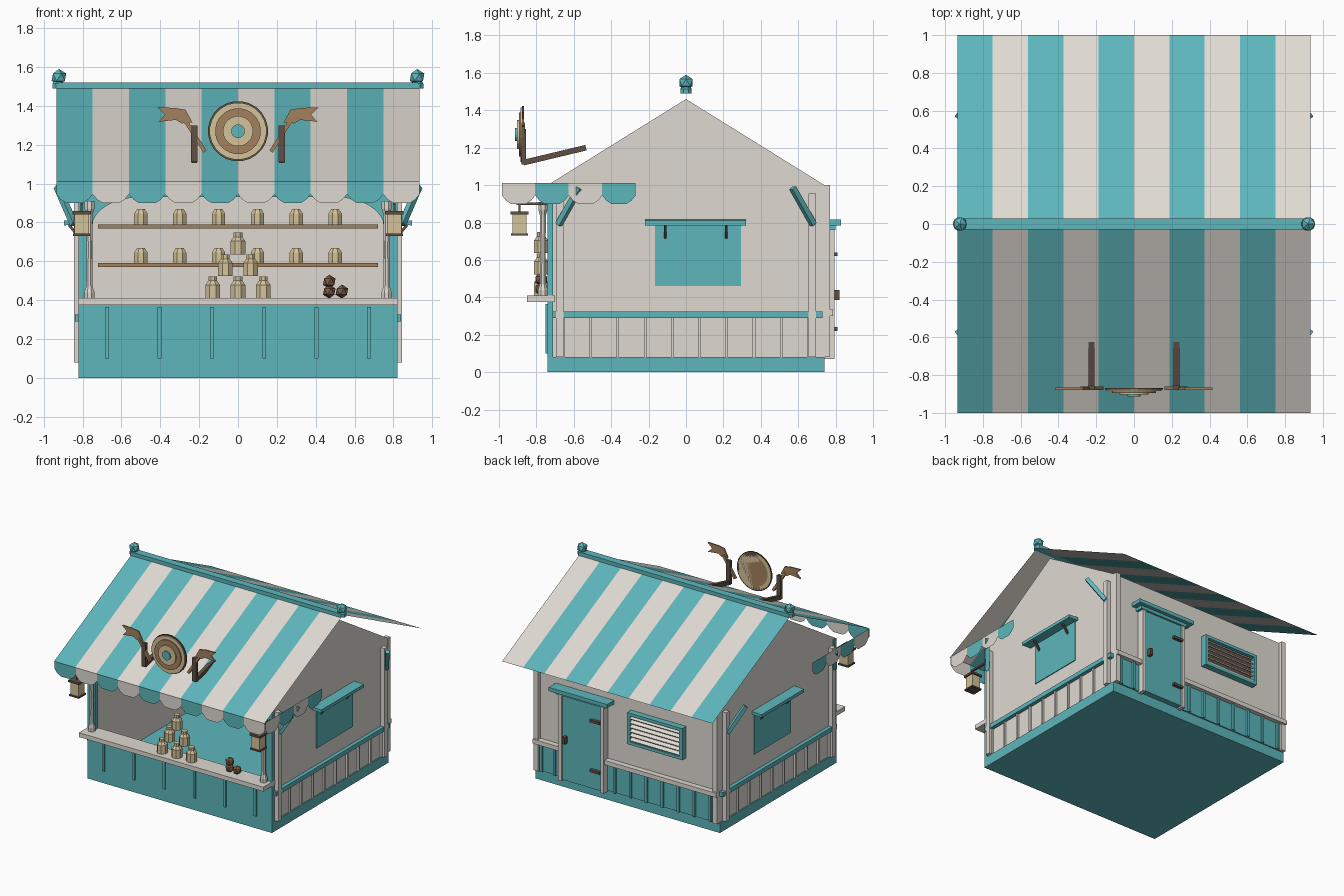
import bpy, bmesh, math
from mathutils import Vector, Matrix

if "Cube" in bpy.data.objects:
    bpy.data.objects.remove(bpy.data.objects["Cube"], do_unlink=True)


def material(name, rgb):
    m = bpy.data.materials.new(name)
    m.use_nodes = True
    m.diffuse_color = (*rgb, 1)
    m.node_tree.nodes["Principled BSDF"].inputs["Base Color"].default_value = (*rgb, 1)
    return m


TEAL = material("teal paint", (0.11, 0.47, 0.50))
CREAM = material("cream paint", (0.74, 0.70, 0.64))
TAN = material("pale tan", (0.66, 0.54, 0.32))
BROWN = material("warm wood", (0.37, 0.22, 0.11))
DARK = material("dark wood", (0.12, 0.08, 0.06))
NUT = material("nut brown", (0.20, 0.10, 0.06))


def finish(name, bm, *mats):
    me = bpy.data.meshes.new(name)
    bm.to_mesh(me)
    bm.free()
    for m in mats:
        me.materials.append(m)
    ob = bpy.data.objects.new(name, me)
    bpy.context.scene.collection.objects.link(ob)
    return ob


def box(name, mat, x0, x1, y0, y1, z0, z1):
    bm = bmesh.new()
    size = Matrix.Diagonal((abs(x1 - x0), abs(y1 - y0), abs(z1 - z0), 1))
    mid = Matrix.Translation(((x0 + x1) / 2, (y0 + y1) / 2, (z0 + z1) / 2))
    bmesh.ops.create_cube(bm, size=1, matrix=mid @ size)
    return finish(name, bm, mat)


def prism(name, mat, pts, axis, a, b):
    """Outline extruded from a to b: along y it is (x, z), along x it is (y, z)."""
    bm = bmesh.new()
    place = (lambda p, d: (p[0], d, p[1])) if axis == "y" else (lambda p, d: (d, p[0], p[1]))
    face = bm.faces.new([bm.verts.new(place(p, a)) for p in pts])
    ext = bmesh.ops.extrude_face_region(bm, geom=[face])
    step = (0, b - a, 0) if axis == "y" else (b - a, 0, 0)
    bmesh.ops.translate(bm, vec=step, verts=[v for v in ext["geom"] if isinstance(v, bmesh.types.BMVert)])
    bmesh.ops.recalc_face_normals(bm, faces=bm.faces)
    return finish(name, bm, mat)


def lathe(name, mat, at, profile, sides=8, axis="z"):
    """Capped stack of rings given as (radius, height)."""
    bm = bmesh.new()
    rings = []
    for r, h in profile:
        ring = []
        for i in range(sides):
            t = math.tau * (i + 0.5) / sides
            p = Vector((r * math.cos(t), r * math.sin(t), h))
            if axis == "y":
                p = Vector((p.x, -p.z, p.y))
            ring.append(bm.verts.new(p + Vector(at)))
        rings.append(ring)
    for lo, hi in zip(rings, rings[1:]):
        for i in range(sides):
            j = (i + 1) % sides
            bm.faces.new((lo[i], lo[j], hi[j], hi[i]))
    bm.faces.new(rings[0])
    bm.faces.new(rings[-1])
    bmesh.ops.recalc_face_normals(bm, faces=bm.faces)
    return finish(name, bm, mat)


def beam(name, mat, p, q, w, d):
    p, q = Vector(p), Vector(q)
    bm = bmesh.new()
    rot = (q - p).to_track_quat("Z", "Y").to_matrix().to_4x4()
    size = Matrix.Diagonal((w, d, (q - p).length, 1))
    bmesh.ops.create_cube(bm, size=1, matrix=Matrix.Translation((p + q) / 2) @ rot @ size)
    return finish(name, bm, mat)


def ball(name, mat, at, r):
    bm = bmesh.new()
    bmesh.ops.create_icosphere(bm, subdivisions=1, radius=r, matrix=Matrix.Translation(at))
    return finish(name, bm, mat)


# Base, counter front and walls
box("base", TEAL, -0.82, 0.82, -0.74, 0.74, 0, 0.08)
box("counter_front", TEAL, -0.82, 0.82, -0.74, -0.71, 0.08, 0.38)
box("counter_top", CREAM, -0.82, 0.82, -0.85, -0.70, 0.375, 0.41)
box("back_wall", CREAM, -0.81, 0.81, 0.71, 0.74, 0.08, 1.0)
for i in range(6):
    x = -0.675 + 0.27 * i
    box("counter_batten", TEAL, x - 0.01, x + 0.01, -0.75, -0.74, 0.1, 0.365)

# Arched front frame
arch = [(0.5 + 0.25 * math.cos(t), 0.78 + 0.15 * math.sin(t))
        for t in [math.pi / 2 * i / 8 for i in range(9)]]
opening = [(0.75, 0.4)] + arch
outline = [(0.82, 0.4)] + opening + [(-x, z) for x, z in reversed(opening)]
outline += [(-0.82, 0.4), (-0.82, 1.0), (0.82, 1.0)]
prism("front_arch", TEAL, outline, "y", -0.74, -0.71)

# Parts mirrored left and right
for s, side in ((1, "left"), (-1, "right")):
    def sbox(name, mat, x0, x1, *yz):
        return box(f"{side}_{name}", mat, s * x0, s * x1, *yz)

    sbox("wall", CREAM, 0.78, 0.81, -0.71, 0.74, 0.08, 1.0)
    prism(f"{side}_gable", CREAM, [(-0.74, 1.0), (0.74, 1.0), (0, 1.46)], "x", s * 0.78, s * 0.81)
    sbox("rail", TEAL, 0.81, 0.84, -0.715, 0.73, 0.29, 0.325)
    for i in range(10):
        y = -0.655 + 0.1455 * i
        sbox("wall_batten", CREAM, 0.81, 0.825, y - 0.007, y + 0.007, 0.08, 0.29)
    for y in (-0.675, 0.675):
        sbox("corner_post", CREAM, 0.81, 0.845, y - 0.02, y + 0.02, 0.08, 0.955)
        e = math.copysign(1, y)
        beam(f"{side}_roof_brace", TEAL, (s * 0.845, e * 0.68, 0.79), (s * 0.93, e * 0.57, 0.985), 0.03, 0.03)
    sbox("back_corner_post", CREAM, 0.775, 0.815, 0.74, 0.77, 0.08, 1.0)

    # Side window with raised shutter
    sbox("window", TEAL, 0.81, 0.817, -0.165, 0.295, 0.46, 0.79)
    prism(f"{side}_shutter", TEAL, [(s * 0.81, 0.79), (s * 0.895, 0.785), (s * 0.895, 0.81), (s * 0.81, 0.815)],
          "y", -0.22, 0.32)
    for y in (-0.11, 0.215):
        beam(f"{side}_shutter_strut", DARK, (s * 0.815, y, 0.72), (s * 0.87, y, 0.787), 0.014, 0.014)

    # Turned column and hanging lantern
    lathe(f"{side}_column", CREAM, (s * 0.765, -0.765, 0.41),
          [(0.028, 0), (0.028, 0.03), (0.018, 0.06), (0.015, 0.25), (0.018, 0.43), (0.027, 0.46), (0.027, 0.5)])
    beam(f"{side}_lantern_arm", DARK, (s * 0.805, -0.73, 0.9), (s * 0.805, -0.905, 0.9), 0.014, 0.014)
    sbox("lantern_hook", DARK, 0.8, 0.81, -0.895, -0.885, 0.85, 0.9)
    sbox("lantern_glass", TAN, 0.768, 0.842, -0.927, -0.853, 0.74, 0.845)
    sbox("lantern_cap", DARK, 0.757, 0.853, -0.938, -0.842, 0.842, 0.858)
    sbox("lantern_foot", DARK, 0.76, 0.85, -0.935, -0.845, 0.73, 0.742)

    # Ridge finial
    lathe(f"{side}_finial_neck", TEAL, (s * 0.925, 0, 1.49), [(0.032, 0), (0.032, 0.025), (0.02, 0.04)])
    ball(f"{side}_finial", TEAL, (s * 0.922, 0, 1.548), 0.042)

    # Sign support and pennant
    sbox("sign_post", DARK, 0.208, 0.243, -0.88, -0.855, 1.11, 1.3)
    beam(f"{side}_sign_arm", DARK, (s * 0.225, -0.87, 1.12), (s * 0.225, -0.535, 1.2), 0.03, 0.03)
    beam(f"{side}_pennant_pole", BROWN, (s * 0.17, -0.87, 1.165), (s * 0.275, -0.87, 1.33), 0.02, 0.02)
    pennant = [(0.235, 1.315), (0.29, 1.31), (0.32, 1.328), (0.41, 1.318), (0.375, 1.355),
               (0.415, 1.392), (0.33, 1.39), (0.27, 1.38)]
    prism(f"{side}_pennant", BROWN, [(s * x, z) for x, z in pennant], "y", -0.878, -0.866)

# Striped canopy roof
STRIPE = 0.187
bm = bmesh.new()
rows = [[bm.verts.new((-0.935 + STRIPE * i, y, z)) for i in range(11)]
        for y, z in ((-1, 1.01), (0, 1.5), (1, 1.01))]
for lo, hi in zip(rows, rows[1:]):
    for i in range(10):
        bm.faces.new((lo[i], lo[i + 1], hi[i + 1], hi[i])).material_index = i % 2
finish("striped_roof", bm, TEAL, CREAM)
box("ridge_beam", TEAL, -0.925, 0.925, -0.03, 0.03, 1.49, 1.52)


# Scalloped valance round the front and part of the sides
def valance(name, start, step, count, first):
    bm = bmesh.new()
    scallop = [(0, 1.012), (0, 0.945), (0.12, 0.918), (0.27, 0.9), (0.73, 0.9), (0.88, 0.918), (1, 0.945), (1, 1.012)]
    for i in range(count):
        pts = [Vector(start) + Vector(step) * (i + u) + Vector((0, 0, z)) for u, z in scallop]
        bm.faces.new([bm.verts.new(p) for p in pts]).material_index = (i + first) % 2
    finish(name, bm, TEAL, CREAM)


valance("front_valance", (-0.935, -0.992, 0), (STRIPE, 0, 0), 10, 0)
for s, side in ((1, "left"), (-1, "right")):
    valance(f"{side}_valance", (s * 0.935, -0.985, 0), (0, 0.179, 0), 4, 1)

# Round target sign, stepped towards the front
for r, d, mat in ((0.155, 0.01, DARK), (0.147, 0.018, TAN), (0.118, 0.027, BROWN), (0.078, 0.036, TAN),
                  (0.035, 0.046, TEAL)):
    lathe("target_ring", mat, (0, -0.867, 1.27), [(r, 0), (r, d)], 24, "y")

# Back door
box("door", TEAL, 0.20, 0.555, 0.74, 0.785, 0.08, 0.78)
for x in (0.19, 0.565):
    box("door_frame", CREAM, x - 0.015, x + 0.015, 0.74, 0.795, 0.07, 0.78)
box("door_hood", TEAL, 0.12, 0.64, 0.74, 0.83, 0.785, 0.815)
box("door_hood_support", TEAL, 0.16, 0.6, 0.74, 0.80, 0.76, 0.785)
box("door_handle", DARK, 0.505, 0.53, 0.785, 0.82, 0.385, 0.44)
for z in (0.23, 0.63):
    box("door_hinge", DARK, 0.205, 0.29, 0.785, 0.81, z - 0.01, z + 0.01)

# Back wainscot and rails
for x0, x1 in ((-0.815, 0.175), (0.58, 0.815)):
    box("back_wainscot", TEAL, x0, x1, 0.74, 0.75, 0.08, 0.3)
    box("back_rail", CREAM, x0, x1, 0.74, 0.785, 0.3, 0.335)
    n = round((x1 - x0) / 0.14)
    for i in range(n):
        x = x0 + (i + 0.5) * (x1 - x0) / n
        box("back_batten", TEAL, x - 0.01, x + 0.01, 0.75, 0.765, 0.08, 0.3)

# Louvred vent
box("vent_back", DARK, -0.5, -0.05, 0.74, 0.75, 0.54, 0.77)
for z in (0.535, 0.765):
    box("vent_frame", TEAL, -0.52, -0.03, 0.74, 0.79, z - 0.012, z + 0.012)
for x in (-0.508, -0.042):
    box("vent_frame_side", TEAL, x - 0.012, x + 0.012, 0.74, 0.79, 0.54, 0.76)
for i in range(6):
    z = 0.562 + 0.035 * i
    prism("vent_slat", CREAM, [(0.75, z + 0.012), (0.785, z - 0.012), (0.79, z - 0.004), (0.755, z + 0.02)],
          "x", -0.5, -0.05)

# Shelves and jars
JAR = [(0.041, 0), (0.041, 0.068), (0.024, 0.09), (0.024, 0.112)]
for z in (0.58, 0.78):
    box("shelf", BROWN, -0.72, 0.72, 0.56, 0.71, z - 0.01, z + 0.01)
    for i in range(6):
        lathe("shelf_jar", TAN, (-0.5 + 0.2 * i, 0.63, z + 0.01), [(0.037, 0), (0.037, 0.055), (0.022, 0.078)])
for row in range(3):
    for i in range(3 - row):
        lathe("counter_jar", TAN, (0.13 * (i - (2 - row) / 2), -0.775, 0.41 + 0.113 * row), JAR)
for x, z in ((0.47, 0.444), (0.535, 0.444), (0.47, 0.495)):
    ball("nut", NUT, (x, -0.775, z), 0.036)
